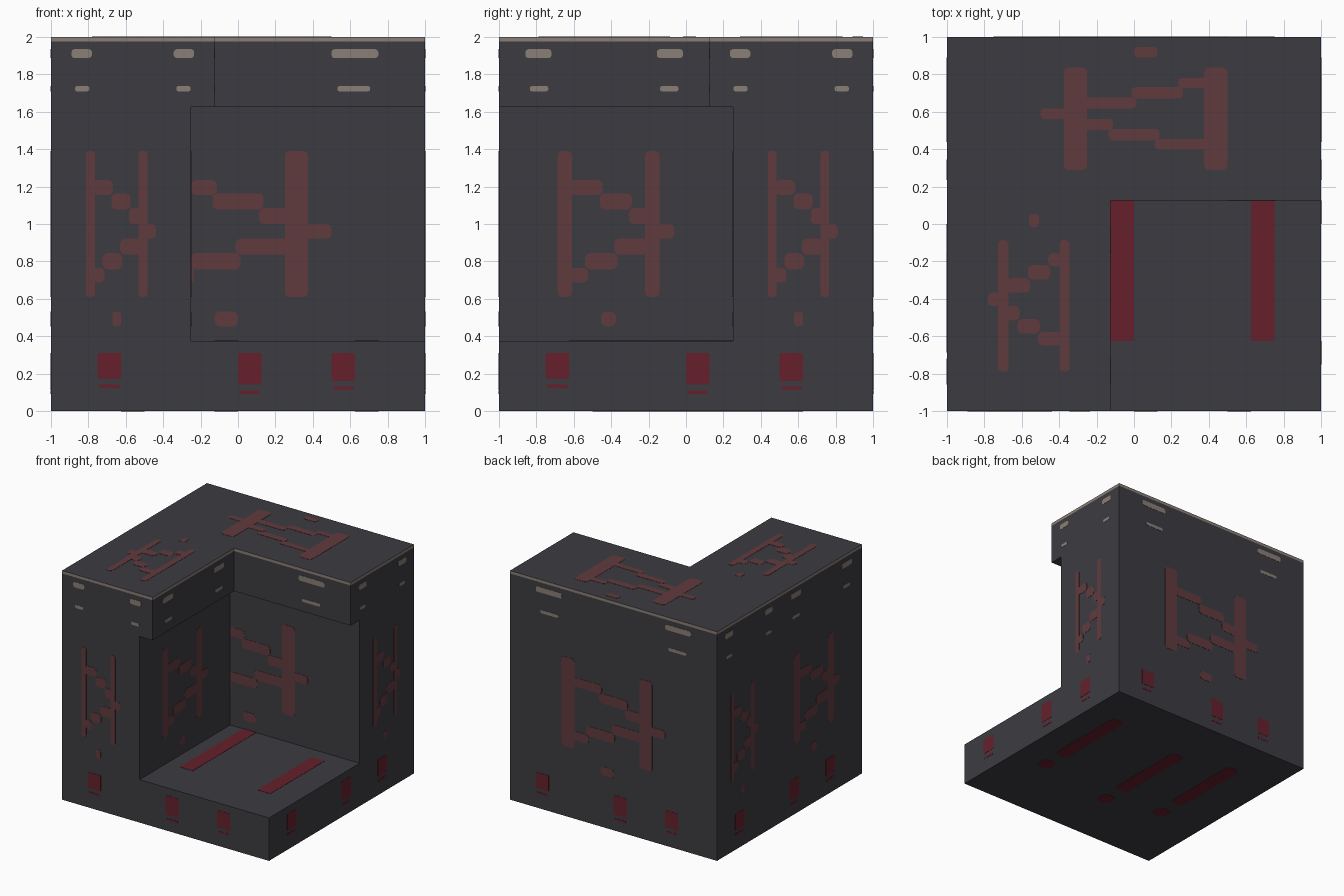
import bpy, bmesh
from mathutils import Vector

if "Cube" in bpy.data.objects:
    bpy.data.objects.remove(bpy.data.objects["Cube"], do_unlink=True)


def material(name, color):
    m = bpy.data.materials.new(name)
    m.diffuse_color = (*color, 1)
    m.use_nodes = True
    bsdf = m.node_tree.nodes["Principled BSDF"]
    bsdf.inputs["Base Color"].default_value = (*color, 1)
    bsdf.inputs["Roughness"].default_value = 0.9
    return m


CHARCOAL = material("charcoal", (0.046, 0.044, 0.053))
DULL_RED = material("dull_red", (0.120, 0.043, 0.048))
DEEP_RED = material("deep_red", (0.133, 0.0144, 0.025))
BEIGE = material("beige", (0.254, 0.212, 0.181))


def finish(bm, name, mats):
    bmesh.ops.recalc_face_normals(bm, faces=bm.faces)
    mesh = bpy.data.meshes.new(name)
    bm.to_mesh(mesh)
    bm.free()
    for m in mats:
        mesh.materials.append(m)
    ob = bpy.data.objects.new(name, mesh)
    bpy.context.collection.objects.link(ob)
    return ob


def prism(name, outline, z0, z1, side=None):
    """Extrude a plan outline upward; optional second material on the sides."""
    bm = bmesh.new()
    base = bm.faces.new([bm.verts.new((x, y, z0)) for x, y in outline])
    ext = bmesh.ops.extrude_face_region(bm, geom=[base])["geom"]
    bmesh.ops.translate(bm, vec=(0, 0, z1 - z0),
                        verts=[v for v in ext if isinstance(v, bmesh.types.BMVert)])
    bm.normal_update()
    if side:
        for f in bm.faces:
            f.material_index = int(abs(f.normal.z) < 0.5)
    return finish(bm, name, [CHARCOAL, side] if side else [CHARCOAL])


def l_outline(c):
    """Square plan with its front corner cut away; c places the inner corner."""
    return [(-1, -1), (c, -1), (c, -c), (1, -c), (1, 1), (-1, 1)]


# Body: full base, recessed middle, overhanging top with a pale rim
prism("base_slab", [(-1, -1), (1, -1), (1, 1), (-1, 1)], 0, 0.375)
prism("middle_walls", l_outline(-0.25), 0.375, 1.625)
prism("top_overhang", l_outline(-0.125), 1.625, 1.975)
prism("top_rim", l_outline(-0.125), 1.975, 2.0, side=BEIGE)

LIFT = 0.002


def plates(name, mat, frames, rects, corner):
    """Thin plates on each frame (origin, u, v, first visible u).
    Rects are u0, u1, v0, v1 in sixteenths of the frame."""
    bm = bmesh.new()
    for o, u, v, clip in frames:
        o, u, v = Vector(o), Vector(u), Vector(v)
        n = u.cross(v).normalized() * LIFT
        lu, lv = u.length, v.length
        for u0, u1, v0, v1 in rects:
            u0 = max(u0, clip)
            if u1 <= u0:
                continue
            a, b, c, d = u0 / 16 * lu, u1 / 16 * lu, v0 / 16 * lv, v1 / 16 * lv
            r = min(corner, (b - a) * 0.35, (d - c) * 0.35)
            k = r * 0.3
            pts = []
            # Each corner is rounded with three points
            for x, y, sx, sy in ((a, c, 1, 1), (b, c, -1, 1), (b, d, -1, -1), (a, d, 1, -1)):
                arc = [(x, y + sy * r), (x + sx * k, y + sy * k), (x + sx * r, y)]
                pts += arc if sx == sy else arc[::-1]
            ring = [o + u.normalized() * x + v.normalized() * y for x, y in pts]
            low = [bm.verts.new(p) for p in ring]
            high = [bm.verts.new(p + n) for p in ring]
            bm.faces.new(high)
            for i in range(len(low)):
                j = (i + 1) % len(low)
                bm.faces.new((low[i], low[j], high[j], high[i]))
    return finish(bm, name, [mat])


def band(c, z, h):
    """Upright frames around an L-shaped storey with inner corner c."""
    w, up = 1 + c, (0, 0, h)
    return [
        ((-1, -1, z), (w, 0, 0), up, 0),             # front pillar
        ((c, -1, z), (0, 1 - c, 0), up, 0),          # inner side wall
        ((-1, -c, z), (2, 0, 0), up, 8 * w),         # inner back wall
        ((1, -c, z), (0, w, 0), up, 0),              # right end
        ((1, 1, z), (-2, 0, 0), up, 0),              # back
        ((-1, 1, z), (0, -w, 0), up, 0),             # left, rear part
        ((-1, -c, z), (0, -(1 - c), 0), up, 0),      # left, front part
    ]


# Stepped rune: two posts, two stepped links, a nub and a spot
rune = [
    (4, 5, 3, 13), (10, 11, 3, 13), (10.8, 12, 7, 8), (7, 8, 1, 2),
    (4.8, 7.1, 10, 11), (6.9, 9.1, 9, 10.1), (8.9, 10.2, 8, 9.1),
    (4.8, 6.1, 4, 5), (5.9, 8.1, 4.9, 6), (7.9, 10.2, 5.9, 7),
]
plates("wall_runes", DULL_RED, band(-0.25, 0.375, 1.25), rune, 0.025)

# The runes on the top are turned half round
top_frames = [
    ((1, 1, 2), (-2, 0, 0), (0, -0.875, 0), 0),
    ((-0.125, 0.125, 2), (-0.875, 0, 0), (0, -1.125, 0), 0),
]
plates("top_runes", DULL_RED, top_frames, rune, 0.025)

# Pale dashes below the rim
dashes = [(2, 4, 11.2, 13.2), (12, 14, 11.2, 13.2),
          (2.35, 3.75, 3.6, 4.8), (12.25, 13.65, 3.6, 4.8)]
plates("rim_dashes", BEIGE, band(-0.125, 1.625, 0.375), dashes, 0.015)

# Red lamps around the base, each with a thin line under it
up = (0, 0, 0.375)
base_frames = [
    ((-1, -1, 0), (2, 0, 0), up, 0), ((1, -1, 0), (0, 2, 0), up, 0),
    ((1, 1, 0), (-2, 0, 0), up, 0), ((-1, 1, 0), (0, -2, 0), up, 0),
]
lamps = []
for u0, low in ((2, 7.3), (8, 6.0), (12, 6.9)):
    lamps += [(u0, u0 + 1, low, 13.2), (u0 + 0.05, u0 + 0.95, low - 2.1, low - 1.3)]
plates("base_lamps", DEEP_RED, base_frames, lamps, 0.008)

# Red strips on the recess floor and on the underside
plates("floor_strips", DEEP_RED, [((-1, -1, 0.375), (2, 0, 0), (0, 2, 0), 0)],
       [(7, 8, 3, 10), (13, 14, 3, 9)], 0.005)
under = []
for u0, v0 in ((3, 3), (7, 4), (13, 3)):
    under += [(u0, u0 + 1, v0, v0 + 6), (u0, u0 + 1, v0 + 7, v0 + 8)]
plates("underside_strips", DEEP_RED, [((-1, 1, 0), (2, 0, 0), (0, -2, 0), 0)], under, 0.03)
